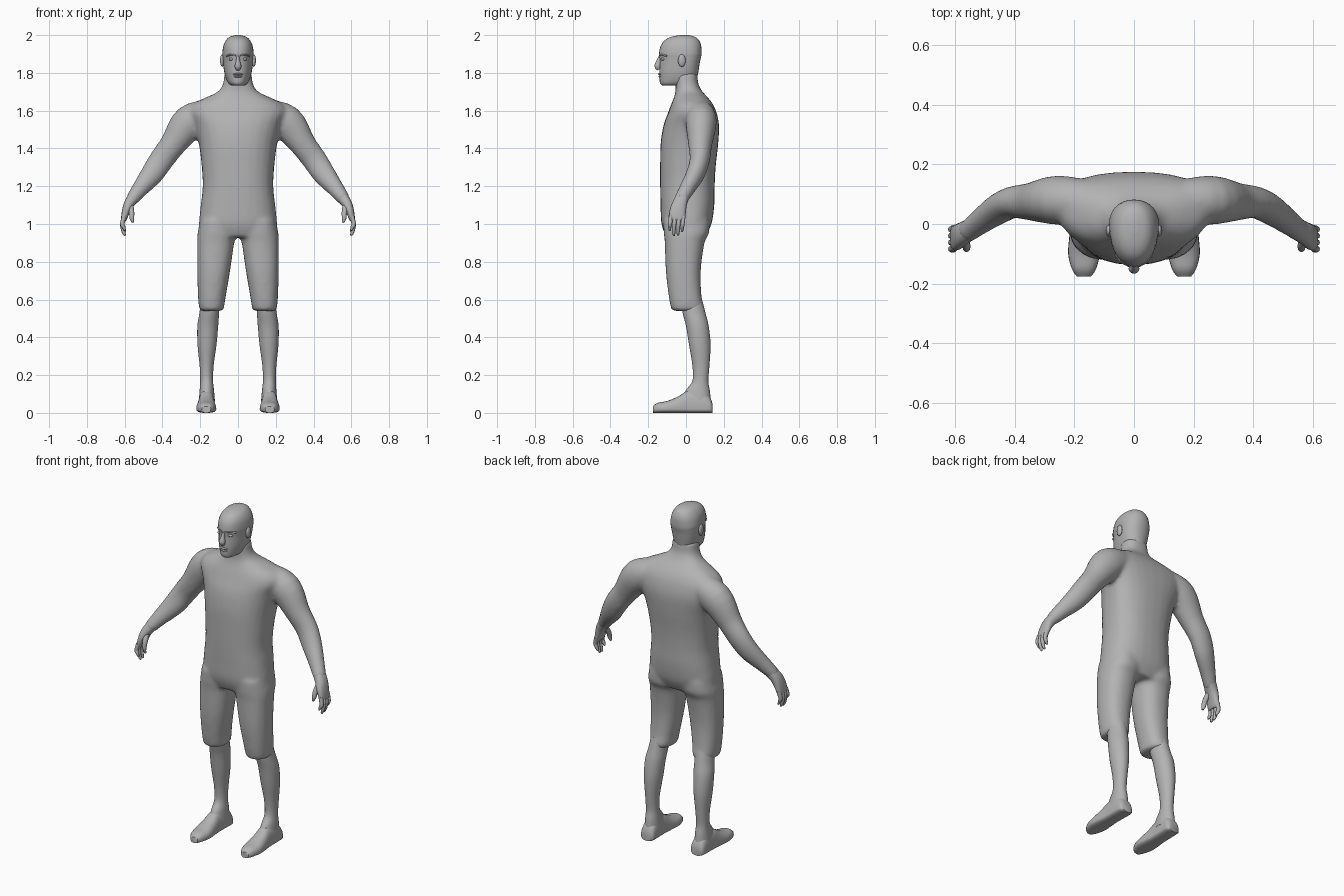
import bpy, bmesh, math
from mathutils import Vector

skin = bpy.data.materials.new("plain grey")
skin.diffuse_color = (0.45, 0.45, 0.45, 1)


def smooth_rows(rows, n=4):
    """Catmull-Rom resampling of a list of cross-section parameters."""
    out = []
    for i in range(len(rows) - 1):
        a, b = rows[max(i - 1, 0)], rows[i]
        c, d = rows[i + 1], rows[min(i + 2, len(rows) - 1)]
        for k in range(n):
            t = k / n
            out.append([0.5 * (2 * q + (r - p) * t + (2 * p - 5 * q + 4 * r - s) * t * t
                               + (3 * q - p - 3 * r + s) * t ** 3)
                        for p, q, r, s in zip(a, b, c, d)])
    return out + [list(rows[-1])]


def oval(e, seg=28):
    """Unit superellipse points."""
    f = lambda v: math.copysign(abs(v) ** (2 / e), v)
    return [(f(math.cos(2 * math.pi * i / seg)), f(math.sin(2 * math.pi * i / seg)))
            for i in range(seg)]


def loft(bm, rings):
    loops = [[bm.verts.new(p) for p in r] for r in rings]
    n = len(loops[0])
    for a, b in zip(loops, loops[1:]):
        for i in range(n):
            bm.faces.new((a[i], a[(i + 1) % n], b[(i + 1) % n], b[i]))
    bm.faces.new(loops[0])
    bm.faces.new(loops[-1])


def column(bm, rows, e=2.3, side=1, n=4):
    """Upright loft; rows are z, x centre, half width, front y, back y, y of widest point."""
    rings = []
    for z, cx, w, yf, yb, ym in smooth_rows(rows, n):
        rings.append([(side * (cx + w * u), ym + v * ((yb - ym) if v > 0 else (ym - yf)), z)
                      for u, v in oval(e)])
    loft(bm, rings)


def limb(bm, rows, side=1, n=4, e=2.0, seg=20):
    """Loft along a path; rows are x, y, z, radius across, radius in depth."""
    rows = smooth_rows(rows, n)
    pts = [Vector(r[:3]) for r in rows]
    rings = []
    for i, r in enumerate(rows):
        d = (pts[min(i + 1, len(pts) - 1)] - pts[max(i - 1, 0)]).normalized()
        a = Vector((0, 1, 0)).cross(d).normalized()
        b = d.cross(a)
        ring = [pts[i] + a * r[3] * u + b * r[4] * v for u, v in oval(e, seg)]
        rings.append([(side * p.x, p.y, p.z) for p in ring])
    loft(bm, rings)


def ball(bm, centre, size, side=1):
    vs = bmesh.ops.create_uvsphere(bm, u_segments=16, v_segments=10, radius=1)["verts"]
    for v in vs:
        v.co = (side * (centre[0] + v.co.x * size[0]),
                centre[1] + v.co.y * size[1], centre[2] + v.co.z * size[2])


def finish(name, bm, mirror=False, voxel=0, relax=0, angle=50):
    bmesh.ops.recalc_face_normals(bm, faces=bm.faces)
    me = bpy.data.meshes.new(name)
    bm.to_mesh(me)
    bm.free()
    me.materials.append(skin)
    ob = bpy.data.objects.new(name, me)
    bpy.context.collection.objects.link(ob)
    bpy.ops.object.select_all(action='DESELECT')
    ob.select_set(True)
    bpy.context.view_layer.objects.active = ob
    if voxel:
        m = ob.modifiers.new("fuse", 'REMESH')
        m.mode, m.voxel_size, m.use_smooth_shade = 'VOXEL', voxel, True
        m = ob.modifiers.new("relax", 'SMOOTH')
        m.factor, m.iterations = 0.5, relax
    else:
        bpy.ops.object.shade_smooth_by_angle(angle=math.radians(angle))
    if mirror:
        ob.modifiers.new("mirror", 'MIRROR')
    return ob


# Body: torso, shorts and arms fused into one skin
bm = bmesh.new()
column(bm, [(0.93, 0, 0.20, -0.105, 0.10, 0), (1.0, 0, 0.207, -0.13, 0.135, 0.01),
            (1.1, 0, 0.197, -0.135, 0.15, 0.01), (1.2, 0, 0.187, -0.137, 0.152, 0.015),
            (1.3, 0, 0.192, -0.137, 0.157, 0.025), (1.42, 0, 0.207, -0.135, 0.17, 0.05),
            (1.52, 0, 0.235, -0.12, 0.175, 0.08), (1.59, 0, 0.265, -0.095, 0.162, 0.08),
            (1.635, 0, 0.24, -0.078, 0.142, 0.07), (1.67, 0, 0.17, -0.064, 0.115, 0.05),
            (1.70, 0, 0.108, -0.056, 0.088, 0.02), (1.74, 0, 0.08, -0.055, 0.066, 0),
            (1.80, 0, 0.073, -0.06, 0.06, 0)], e=2.4)
for s in (1, -1):
    column(bm, [(1.02, 0.11, 0.09, -0.12, 0.125, 0), (0.95, 0.111, 0.103, -0.118, 0.122, 0),
                (0.90, 0.118, 0.098, -0.112, 0.098, -0.01), (0.75, 0.129, 0.087, -0.107, 0.078, -0.01),
                (0.62, 0.138, 0.074, -0.092, 0.082, 0), (0.57, 0.14, 0.068, -0.083, 0.092, 0),
                (0.54, 0.14, 0.062, -0.075, 0.088, 0)], side=s)
    limb(bm, [(0.14, 0.075, 1.59, 0.07, 0.07), (0.255, 0.08, 1.54, 0.093, 0.083),
              (0.345, 0.075, 1.42, 0.07, 0.064), (0.405, 0.073, 1.34, 0.066, 0.054),
              (0.455, 0.05, 1.265, 0.061, 0.05), (0.515, 0.008, 1.19, 0.046, 0.042),
              (0.565, -0.03, 1.125, 0.034, 0.037)], side=s)
finish("body", bm, voxel=0.011, relax=8)

# Head: skull, nose, ears, eyes and lips
bm = bmesh.new()
column(bm, [(1.732, 0, 0.03, -0.122, 0.0, -0.06), (1.745, 0, 0.05, -0.137, 0.035, -0.04),
            (1.775, 0, 0.065, -0.14, 0.058, -0.02), (1.81, 0, 0.074, -0.141, 0.066, -0.01),
            (1.86, 0, 0.08, -0.139, 0.074, 0), (1.885, 0, 0.082, -0.141, 0.08, 0),
            (1.905, 0, 0.083, -0.143, 0.082, 0), (1.945, 0, 0.077, -0.133, 0.08, -0.01),
            (1.975, 0, 0.062, -0.11, 0.067, -0.015), (1.992, 0, 0.042, -0.075, 0.045, -0.01),
            (2.0, 0, 0.012, -0.03, 0.015, -0.01)], e=2.15)
finish("head", bm)

bm = bmesh.new()
limb(bm, [(0, -0.133, 1.885, 0.008, 0.012), (0, -0.143, 1.86, 0.011, 0.014),
          (0, -0.15, 1.835, 0.018, 0.017), (0, -0.143, 1.818, 0.012, 0.01)], n=3)
finish("nose", bm)

bm = bmesh.new()
ball(bm, (0, -0.137, 1.793), (0.026, 0.011, 0.006))
ball(bm, (0, -0.135, 1.781), (0.022, 0.011, 0.006))
finish("lips", bm)

bm = bmesh.new()
ball(bm, (0.035, -0.122, 1.873), (0.014, 0.012, 0.008))
finish("eyes", bm, mirror=True)

bm = bmesh.new()
limb(bm, [(0.008, -0.136, 1.893, 0.005, 0.008), (0.035, -0.124, 1.897, 0.006, 0.011),
          (0.058, -0.1, 1.89, 0.005, 0.008)], n=3)
finish("brows", bm, mirror=True)

bm = bmesh.new()
ball(bm, (0.084, -0.022, 1.865), (0.011, 0.02, 0.033))
finish("ears", bm, mirror=True)

# Lower legs
bm = bmesh.new()
column(bm, [(0.60, 0.145, 0.05, -0.03, 0.085, 0.03), (0.53, 0.152, 0.052, -0.018, 0.103, 0.04),
            (0.46, 0.16, 0.055, 0.0, 0.12, 0.06), (0.36, 0.164, 0.05, 0.016, 0.13, 0.07),
            (0.25, 0.166, 0.037, 0.034, 0.124, 0.08), (0.17, 0.166, 0.034, 0.034, 0.118, 0.08),
            (0.12, 0.165, 0.038, 0.0, 0.126, 0.075), (0.06, 0.165, 0.043, -0.03, 0.132, 0.07)], e=2.0)
finish("lower_legs", bm, mirror=True)

# Feet: cross-sections from heel to toe with a flat sole
bm = bmesh.new()
rings = []
for y, cx, w, top in smooth_rows([(0.14, 0.165, 0.032, 0.05), (0.125, 0.165, 0.043, 0.085),
                                  (0.08, 0.166, 0.044, 0.125), (0.01, 0.167, 0.044, 0.118),
                                  (-0.04, 0.168, 0.049, 0.088), (-0.10, 0.168, 0.053, 0.063),
                                  (-0.15, 0.168, 0.041, 0.053), (-0.176, 0.168, 0.024, 0.035)]):
    rings.append([(cx + w * u, y, 0.02 + (v * (top - 0.02) if v > 0 else v * 0.02))
                  for u, v in oval(2.5, 24)])
loft(bm, rings)
finish("feet", bm, mirror=True)

# Hands: palm, four fingers and thumb
bm = bmesh.new()
limb(bm, [(0.545, -0.015, 1.15, 0.032, 0.034), (0.575, -0.032, 1.11, 0.028, 0.038),
          (0.592, -0.043, 1.07, 0.022, 0.043), (0.603, -0.047, 1.03, 0.016, 0.042),
          (0.605, -0.048, 1.015, 0.01, 0.036)], e=2.4)
for y, tip in ((-0.08, 0.965), (-0.058, 0.938), (-0.036, 0.94), (-0.014, 0.96)):
    limb(bm, [(0.603, y, 1.04, 0.012, 0.0115), (0.613, y - 0.004, 1.0, 0.0115, 0.011),
              (0.606, y - 0.006, tip + 0.02, 0.01, 0.0095),
              (0.598, y - 0.006, tip, 0.005, 0.005)], seg=10, n=3)
limb(bm, [(0.57, -0.05, 1.095, 0.017, 0.018), (0.563, -0.073, 1.06, 0.014, 0.015),
          (0.562, -0.082, 1.03, 0.012, 0.012), (0.556, -0.084, 1.008, 0.006, 0.006)], seg=10, n=3)
finish("hands", bm, mirror=True)
